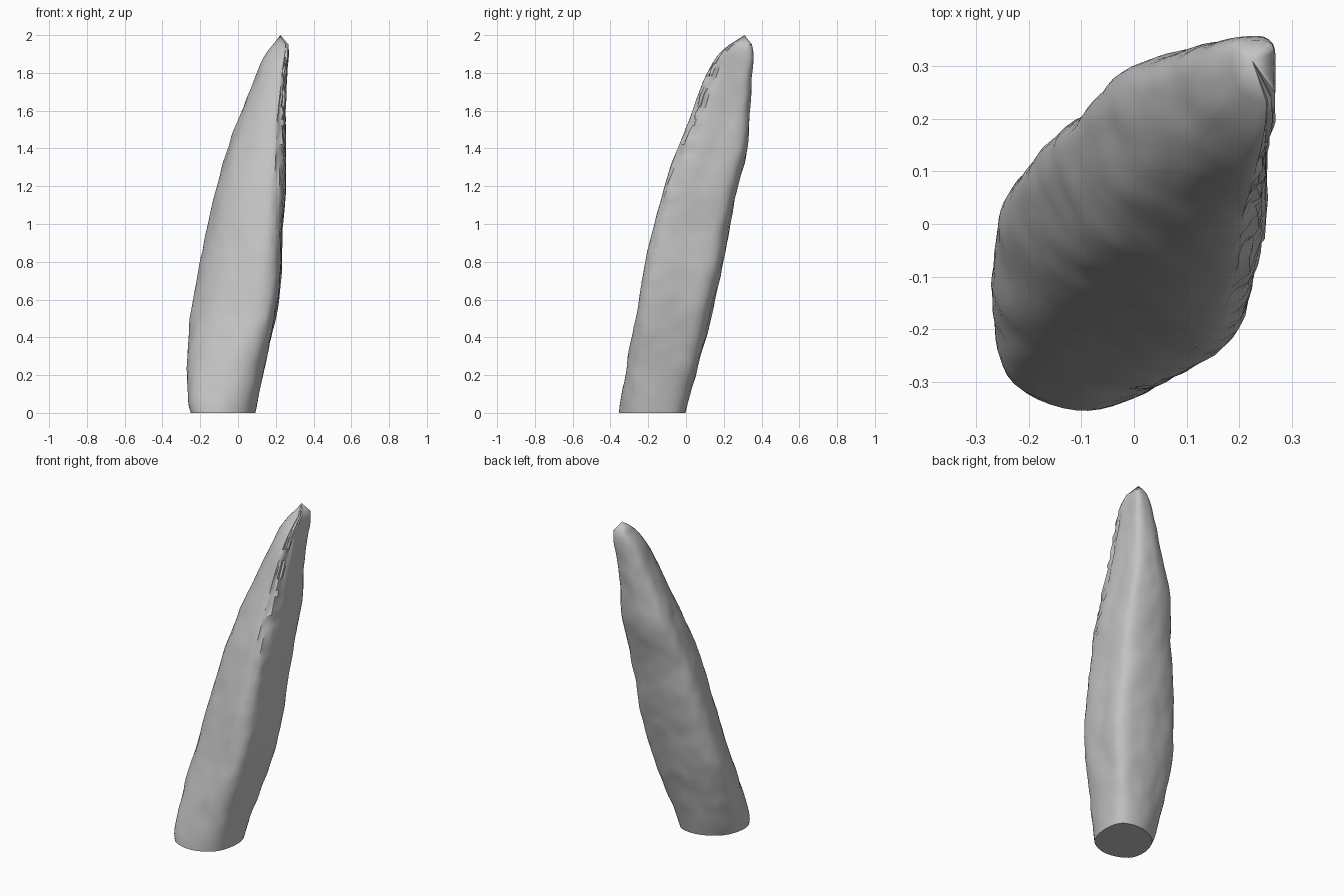
import bpy, bmesh, math, random
from mathutils import Vector, noise

if "Cube" in bpy.data.objects:
    bpy.data.objects.remove(bpy.data.objects["Cube"])

random.seed(4)
PER, RINGS = 6, 60   # points per section span, rings along the length

# Leaning outline: z, x min, x max, y min, y max
ROWS = [
    (0.00, -0.250, 0.092, -0.355, -0.003),
    (0.05, -0.264, 0.102, -0.350, 0.010),
    (0.20, -0.269, 0.132, -0.322, 0.052),
    (0.40, -0.262, 0.177, -0.287, 0.107),
    (0.60, -0.240, 0.216, -0.249, 0.153),
    (0.80, -0.202, 0.233, -0.214, 0.198),
    (1.00, -0.159, 0.239, -0.167, 0.234),
    (1.20, -0.112, 0.252, -0.117, 0.273),
    (1.40, -0.057, 0.254, -0.044, 0.324),
    (1.60, 0.018, 0.252, 0.033, 0.337),
    (1.80, 0.100, 0.261, 0.113, 0.351),
    (1.90, 0.146, 0.269, 0.173, 0.357),
    (1.95, 0.185, 0.266, 0.230, 0.350),
]
# Section outlines in a unit box, from the left side round through the front
BASE = [(-1, -.1), (-.83, -.74), (-.05, -1), (.72, -.67),
        (1, .1), (.84, .83), (.1, 1), (-.68, .62)]
BODY = [(-1, .26), (-.6, -.55), (.35, -1), (.89, -.85),
        (1, -.05), (.91, .83), (0, 1), (-.81, .78)]


def spline(a, b, c, d, f):
    return 0.5 * (2 * b + (c - a) * f + (2 * a - 5 * b + 4 * c - d) * f * f
                  + (3 * b - a - 3 * c + d) * f ** 3)


def sample(z):
    i = max(k for k in range(len(ROWS) - 1) if ROWS[k][0] <= z + 1e-9)
    b, c = ROWS[i], ROWS[i + 1]
    f = (z - b[0]) / (c[0] - b[0])
    h = c[0] - b[0]

    def slope(k, n):
        lo, hi = ROWS[max(k - 1, 0)], ROWS[min(k + 1, len(ROWS) - 1)]
        return (hi[n] - lo[n]) / (hi[0] - lo[0])
    return [b[n] * (2 * f ** 3 - 3 * f * f + 1) + c[n] * (3 * f * f - 2 * f ** 3)
            + h * slope(i, n) * (f ** 3 - 2 * f * f + f)
            + h * slope(i + 1, n) * (f ** 3 - f * f) for n in range(1, 5)]


def section(z):
    """Rounded three-sided outline, fitted to the box at this height."""
    x0, x1, y0, y1 = sample(z)
    w = min(1, z / 0.5)
    ctrl = [Vector(p).lerp(Vector(q), w) for p, q in zip(BASE, BODY)]
    pts = [spline(*(ctrl[(i + k) % 8] for k in (-1, 0, 1, 2)), s / PER)
           for i in range(8) for s in range(PER)]
    xs, ys = [p.x for p in pts], [p.y for p in pts]
    cx, cy = (x0 + x1) / 2, (y0 + y1) / 2
    out = []
    for i, p in enumerate(pts):
        px = x0 + (p.x - min(xs)) / (max(xs) - min(xs)) * (x1 - x0)
        py = y0 + (p.y - min(ys)) / (max(ys) - min(ys)) * (y1 - y0)
        # Soft lumps stretched along the length
        n = Vector((px - cx, py - cy, 0)).normalized()
        k = 0.006 * noise.noise(Vector((px * 9, py * 9, z * 5)))
        k += 0.005 * noise.noise(Vector((px * 20, py * 20, z * 11)))
        k *= min(1, z / 0.15)
        # Chips along the upper front right edge
        if z > 0.9 and abs(i - 3 * PER) <= 2:
            k += random.uniform(-0.013, 0.005) * min(1, (z - 0.9) / 0.4)
        out.append((px + n.x * k, py + n.y * k, z))
    return out


bm = bmesh.new()
rings = [[bm.verts.new(p) for p in section(1.95 * i / (RINGS - 1))]
         for i in range(RINGS)]
SEG = 8 * PER
for a, b in zip(rings, rings[1:]):
    for i in range(SEG):
        j = (i + 1) % SEG
        bm.faces.new((a[i], a[j], b[j], b[i]))

# Flat base and blunt tip
bm.faces.new(list(reversed(rings[0])))
apex = bm.verts.new((0.225, 0.31, 2.0))
for i in range(SEG):
    bm.faces.new((rings[-1][i], rings[-1][(i + 1) % SEG], apex))
bmesh.ops.recalc_face_normals(bm, faces=bm.faces)

mesh = bpy.data.meshes.new("stone_spike")
bm.to_mesh(mesh)
bm.free()
spike = bpy.data.objects.new("stone_spike", mesh)
bpy.context.collection.objects.link(spike)

mat = bpy.data.materials.new("plain grey")
mat.diffuse_color = (0.55, 0.55, 0.55, 1)
mat.use_nodes = True
mat.node_tree.nodes["Principled BSDF"].inputs["Base Color"].default_value = mat.diffuse_color
mesh.materials.append(mat)

bpy.context.view_layer.objects.active = spike
spike.select_set(True)
bpy.ops.object.shade_smooth_by_angle(angle=math.radians(35))
